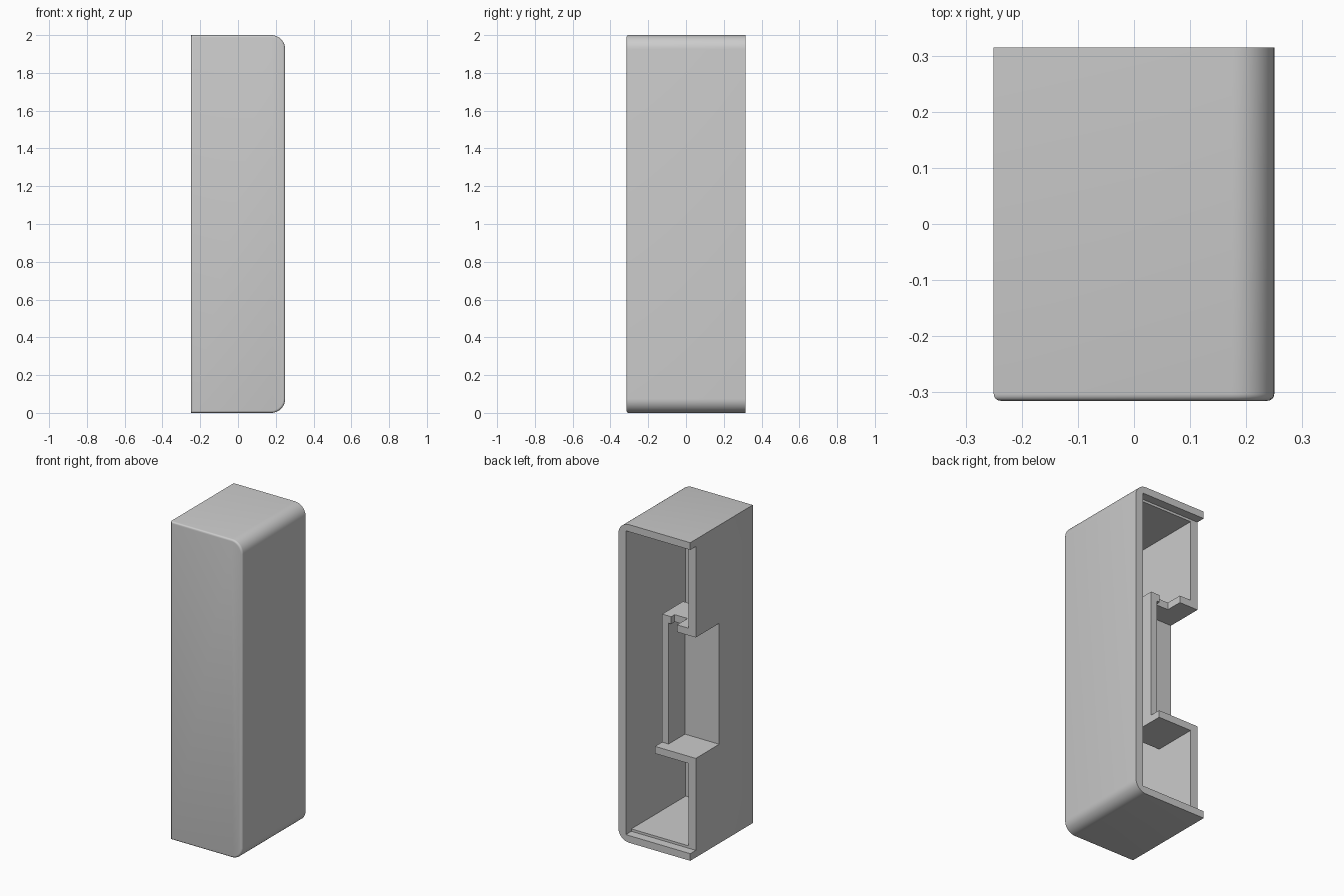
import bpy, bmesh, math

cube = bpy.data.objects.get("Cube")
if cube:
    bpy.data.objects.remove(cube, do_unlink=True)

grey = bpy.data.materials.new("light_grey")
grey.use_nodes = True
colour = (0.6, 0.6, 0.6, 1)
grey.diffuse_color = colour
grey.node_tree.nodes["Principled BSDF"].inputs["Base Color"].default_value = colour


def prism(name, outline, depth, lift, front_round=0):
    """Extrude a closed outline; lift maps (a, b, depth) to x, y, z."""
    bm = bmesh.new()
    rings = [[bm.verts.new(lift(a, b, d)) for a, b in outline] for d in depth]
    first = bm.faces.new(rings[0])
    bm.faces.new(rings[1][::-1])
    n = len(outline)
    for i in range(n):
        j = (i + 1) % n
        bm.faces.new((rings[0][j], rings[0][i], rings[1][i], rings[1][j]))
    bmesh.ops.recalc_face_normals(bm, faces=bm.faces[:])
    if front_round:
        bmesh.ops.bevel(bm, geom=first.edges[:], offset=front_round,
                        segments=4, profile=0.5, affect='EDGES')
    mesh = bpy.data.meshes.new(name)
    bm.to_mesh(mesh)
    bm.free()
    mesh.materials.append(grey)
    obj = bpy.data.objects.new(name, mesh)
    bpy.context.collection.objects.link(obj)
    return obj


def box(name, x, y, z):
    corners = [(x[0], y[0]), (x[1], y[0]), (x[1], y[1]), (x[0], y[1])]
    return prism(name, corners, z, lambda a, b, d: (a, b, d))


def activate(obj):
    bpy.ops.object.select_all(action='DESELECT')
    obj.select_set(True)
    bpy.context.view_layer.objects.active = obj


def cut(obj, cutter):
    cutter.hide_render = True
    mod = obj.modifiers.new("cut", 'BOOLEAN')
    mod.operation = 'DIFFERENCE'
    mod.solver = 'EXACT'
    mod.object = cutter
    activate(obj)
    bpy.ops.object.modifier_apply(modifier=mod.name)
    bpy.data.objects.remove(cutter, do_unlink=True)


# Outer casing: rounded along the left side, softly rounded front rim
LEFT, BACK, R, STEPS = 0.25, 0.315, 0.075, 10
outline = [(-LEFT, 0)]
for cz, start in ((R, -90), (2 - R, 0)):
    for i in range(STEPS + 1):
        t = math.radians(start + 90 * i / STEPS)
        outline.append((LEFT - R + R * math.cos(t), cz + R * math.sin(t)))
outline.append((-LEFT, 2))
casing = prism("casing", outline, (-BACK, BACK),
               lambda a, b, d: (a, d, b), front_round=0.012)

# Hollow, rear cover rebate and the opening in the right wall
LIP = 0.26
POCKET_Y, LOW, HIGH, T = 0.027, 0.623, 1.383, 0.045
cut(casing, box("hollow", (-0.2, 0.198), (-0.28, 0.4), (0.06, 1.94)))
cut(casing, box("rebate", (-0.3, 0.198), (LIP, 0.4), (0.045, 1.955)))
cut(casing, box("opening", (-0.3, -0.19), (POCKET_Y, 0.4), (LOW, HIGH)))
activate(casing)
bpy.ops.object.shade_smooth_by_angle(angle=math.radians(35))

# Pocket behind the opening
INNER, OUTER, WALL = -0.012, 0.033, -0.2
box("lower_shelf", (WALL, OUTER), (POCKET_Y - T, LIP), (LOW - T, LOW))
box("pocket_front_wall", (WALL, OUTER), (POCKET_Y - T, POCKET_Y), (LOW, HIGH))
box("pocket_side_wall", (INNER, OUTER), (POCKET_Y, 0.19), (LOW, HIGH))

# Upper shelf with a stepped rear edge
step = [(WALL, POCKET_Y - T), (OUTER, POCKET_Y - T), (OUTER, 0.19), (-0.03, 0.19),
        (-0.03, 0.155), (-0.12, 0.155), (-0.12, LIP), (WALL, LIP)]
prism("upper_shelf", step, (HIGH, HIGH + T), lambda a, b, d: (a, b, d))
